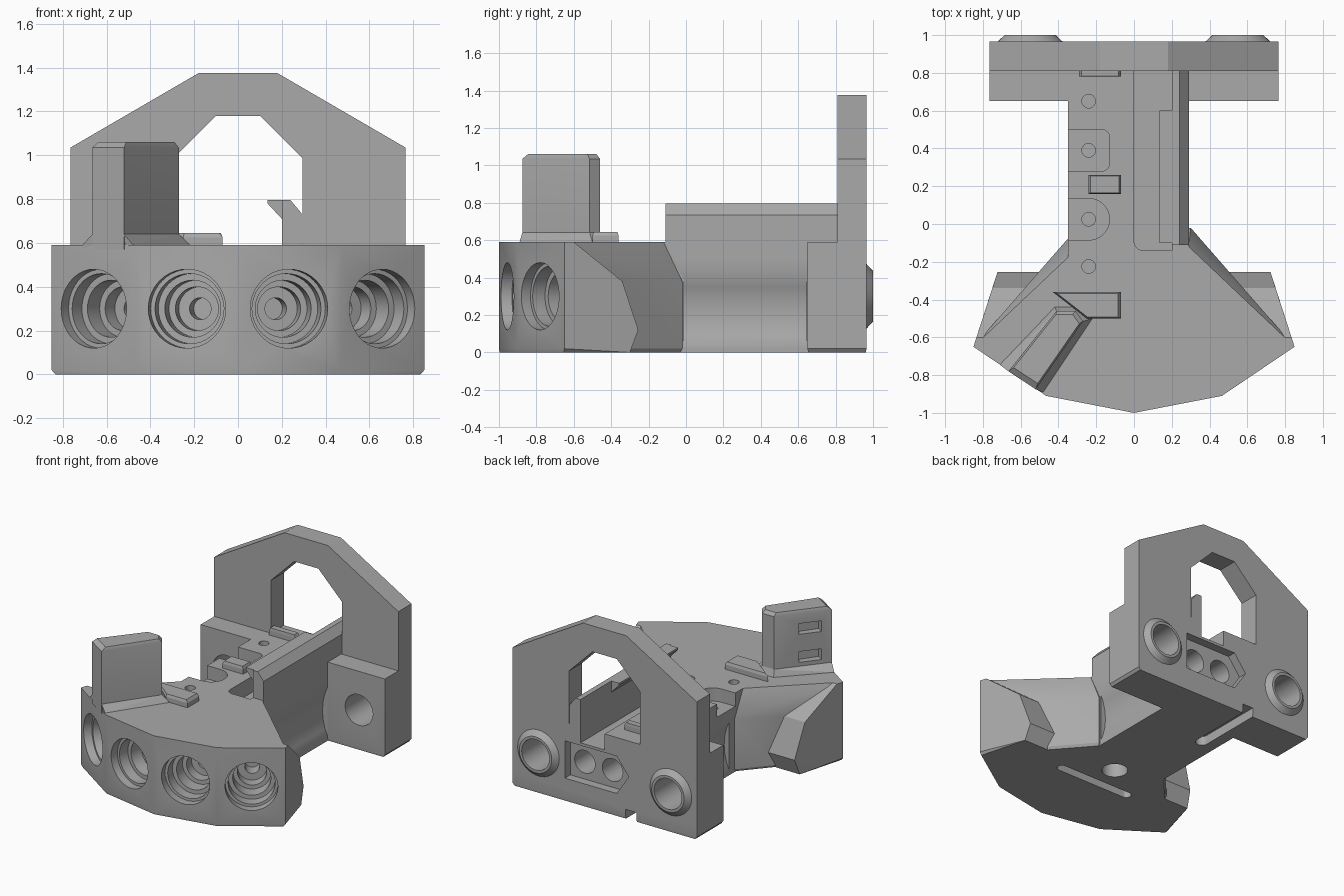
import bpy, bmesh, math
from mathutils import Vector

cube = bpy.data.objects.get("Cube")
if cube:
    bpy.data.objects.remove(cube, do_unlink=True)

grey = bpy.data.materials.new("plain_grey")
grey.use_nodes = True
colour = (0.4, 0.4, 0.4, 1)
grey.diffuse_color = colour
grey.node_tree.nodes["Principled BSDF"].inputs["Base Color"].default_value = colour


def hull(name, points):
    """Convex solid wrapped around a few points."""
    bm = bmesh.new()
    for p in points:
        bm.verts.new(p)
    bmesh.ops.convex_hull(bm, input=bm.verts[:])
    loose = [v for v in bm.verts if not v.link_faces]
    bmesh.ops.delete(bm, geom=loose, context='VERTS')
    bmesh.ops.dissolve_limit(bm, angle_limit=0.01, verts=bm.verts[:], edges=bm.edges[:])
    bmesh.ops.recalc_face_normals(bm, faces=bm.faces[:])
    mesh = bpy.data.meshes.new(name)
    bm.to_mesh(mesh)
    bm.free()
    mesh.materials.append(grey)
    ob = bpy.data.objects.new(name, mesh)
    bpy.context.collection.objects.link(ob)
    return ob


def flat(poly, z, scale=1.0):
    """Outline laid at height z, scaled about its middle."""
    cx = sum(p[0] for p in poly) / len(poly)
    cy = sum(p[1] for p in poly) / len(poly)
    return [(cx + (x - cx) * scale, cy + (y - cy) * scale, z) for x, y in poly]


def slab(poly, z0, z1):
    return flat(poly, z0) + flat(poly, z1)


def upright(poly, y0, y1):
    """Outline in x and z, extended along y."""
    return [(x, y, z) for y in (y0, y1) for x, z in poly]


def rect(x0, x1, y0, y1):
    return [(x0, y0), (x1, y0), (x1, y1), (x0, y1)]


def circle(cx, cy, r, n=40):
    return [(cx + r * math.cos(math.tau * i / n), cy + r * math.sin(math.tau * i / n))
            for i in range(n)]


def both(poly):
    return poly + [(-p[0],) + tuple(p[1:]) for p in poly]


def rod(start, direction, r, r2=None):
    """Points of a horizontal cylinder or cone."""
    d = Vector(direction)
    side = d.cross((0, 0, 1)).normalized()
    pts = []
    for base, rad in ((Vector(start), r), (Vector(start) + d, r if r2 is None else r2)):
        pts += [base + side * a + Vector((0, 0, b)) for a, b in circle(0, 0, rad)]
    return pts


def combine(target, points, operation):
    tool = hull("cutter", points)
    tool.hide_render = True
    mod = target.modifiers.new("shape", 'BOOLEAN')
    mod.operation, mod.solver, mod.object = operation, 'EXACT', tool
    bpy.context.view_layer.objects.active = target
    bpy.ops.object.modifier_apply(modifier=mod.name)
    bpy.data.objects.remove(tool, do_unlink=True)


def finish(ob):
    bpy.ops.object.select_all(action='DESELECT')
    ob.select_set(True)
    bpy.context.view_layer.objects.active = ob
    bpy.ops.object.shade_smooth_by_angle(angle=math.radians(25))


DECK = 0.59
front = both([(0, -1), (0.465, -0.91), (0.85, -0.65)])

# Head core with sloping rear shoulders
low = front + both([(0.61, -0.6), (0.53, -0.34), (0.3, -0.02)])
body = hull("main_body", flat(low, 0, 0.98) + flat(low, 0.02) + flat(low[6:], 0.38)
            + flat(front + both([(0.61, -0.6), (0.29, -0.12)]), DECK))

# Wings behind the outer lamps
wing = slab(front, 0.02, DECK) + flat(front, 0, 0.98)
wing += both([(0.834, -0.6, DECK), (0.75, -0.34, 0.38), (0.723, -0.255, 0.12), (0.735, -0.3, 0)])

# Neck, rear block, arched rear plate and the hooked rail
neck = rect(-0.35, 0.29, -0.2, 0.85)
block = rect(-0.765, 0.765, 0.65, 0.965)
arch = both([(0.765, 0.1), (0.765, 1.035), (0.18, 1.375)])
rail = [(0.2, 0.5), (0.2, 0.795), (0.24, 0.795), (0.29, 0.735), (0.29, 0.5)]
hook = [(0.135, 0.795), (0.135, 0.78), (0.2, 0.71), (0.22, 0.71), (0.22, 0.795)]
opening = both([(0.295, DECK), (0.295, 0.985), (0.1, 1.18)])

for part in (wing, slab(neck, 0, DECK),
             flat(block, 0, 0.98) + slab(block, 0.02, DECK),
             upright(arch, 0.81, 0.965)):
    combine(body, part, 'UNION')
combine(body, upright(opening, 0.7, 1.1), 'DIFFERENCE')
combine(body, upright(rail, -0.11, 0.965), 'UNION')
combine(body, upright(hook, -0.1, 0.6), 'UNION')
for s in (-1, 1):
    combine(body, rod((s * 0.55, 0.94, 0.3), (0, 0.06, 0), 0.2, 0.135), 'UNION')

cuts = []
# Stepped lamp bores, square to each front facet
bores = [(0.18, 0.06), (0.16, 0.14), (0.13, 0.24), (0.1, 0.32), (0.05, 0.42)]
for s in (-1, 1):
    for x, y, nx, ny in ((0.233, -0.955, 0.19, -0.982), (0.658, -0.78, 0.56, -0.828)):
        for r, depth in bores:
            out = Vector((s * nx, ny, 0))
            cuts.append(rod(Vector((s * x, y, 0.3)) + out * 0.04, -out * (depth + 0.04), r))
    # Mounting holes through the rear block
    cuts.append(rod((s * 0.55, 0.6, 0.3), (0, 0.5, 0), 0.115))
# Shallow hollows along the neck sides
for x in (0.675, -0.735):
    cuts.append(rod((x, -0.01, 0.22), (0, 0.655, 0), 0.425))
# Wire channel and edge notches in the deck
cuts.append(slab(circle(0.05, -0.09, 0.05) + [(0.2, -0.14), (0.2, 1.1), (0, 1.1)], 0.47, 0.65))
cuts.append(slab(circle(-0.24, 0.025, 0.11) + rect(-0.4, -0.3, -0.085, 0.135), 0.49, 0.7))
cuts.append(slab(circle(-0.17, 0.32, 0.04) + circle(-0.17, 0.46, 0.04)
                 + rect(-0.4, -0.3, 0.28, 0.5), 0.49, 0.7))
# Screw holes
for y in (0.65, 0.39, 0.025, -0.225):
    cuts.append(slab(circle(-0.24, y, 0.036, 24), 0.3, 0.7))
# Connector pocket in the rear plate
pocket = [(0.33, 0.45), (-0.1, 0.45), (-0.2, 0.32), (-0.1, 0.17), (0.33, 0.17)]
cuts.append(upright(pocket, 0.9, 1.1))
for x in (0.21, -0.02):
    cuts.append(rod((x, 0.68, 0.3), (0, 0.4, 0), 0.085))
# Underside slot, hole and cable groove
cuts.append(slab(circle(-0.29, -0.43, 0.035) + circle(0.29, -0.43, 0.035), -0.1, 0.06))
cuts.append(slab(circle(-0.01, -0.22, 0.09), -0.1, 0.2))
cuts.append(slab(circle(-0.22, 0.47, 0.045) + rect(-0.265, -0.175, 0.5, 1.1), -0.1, 0.07))
for points in cuts:
    combine(body, points, 'DIFFERENCE')
finish(body)

# Upright connector tower with a flared foot
shaft = [(-0.52, -0.875), (-0.27, -0.515), (-0.31, -0.46), (-0.41, -0.46), (-0.665, -0.78)]
tower = hull("connector_tower", slab(shaft, 0.57, 1.035) + flat(shaft, 1.06, 0.88))
along = Vector((0.57, 0.82, 0))
across = Vector((-0.82, 0.57, 0))
middle = Vector((-0.57, -0.66, 0))
for z in (0.92, 0.71):
    slot = [middle + along * a + across * b + Vector((0, 0, z + c))
            for a in (-0.08, 0.08) for b in (-0.05, 0.2) for c in (-0.04, 0.04)]
    combine(tower, slot, 'DIFFERENCE')
finish(tower)
foot = [(-0.48, -0.89), (-0.22, -0.5), (-0.3, -0.44), (-0.42, -0.44), (-0.71, -0.745)]
hull("tower_foot", flat(foot, 0.58) + flat(foot, DECK) + flat(shaft, 0.64))

# Raised clips on the deck
for name, outline in (
        ("front_clip", [(-0.43, -0.36), (-0.07, -0.36), (-0.07, -0.5), (-0.25, -0.5)]),
        ("middle_clip", rect(-0.24, -0.07, 0.16, 0.26)),
        ("rear_clip", rect(-0.29, -0.07, 0.78, 0.83))):
    hull(name, slab(outline, 0.57, 0.625) + flat(outline, 0.645, 0.9))
